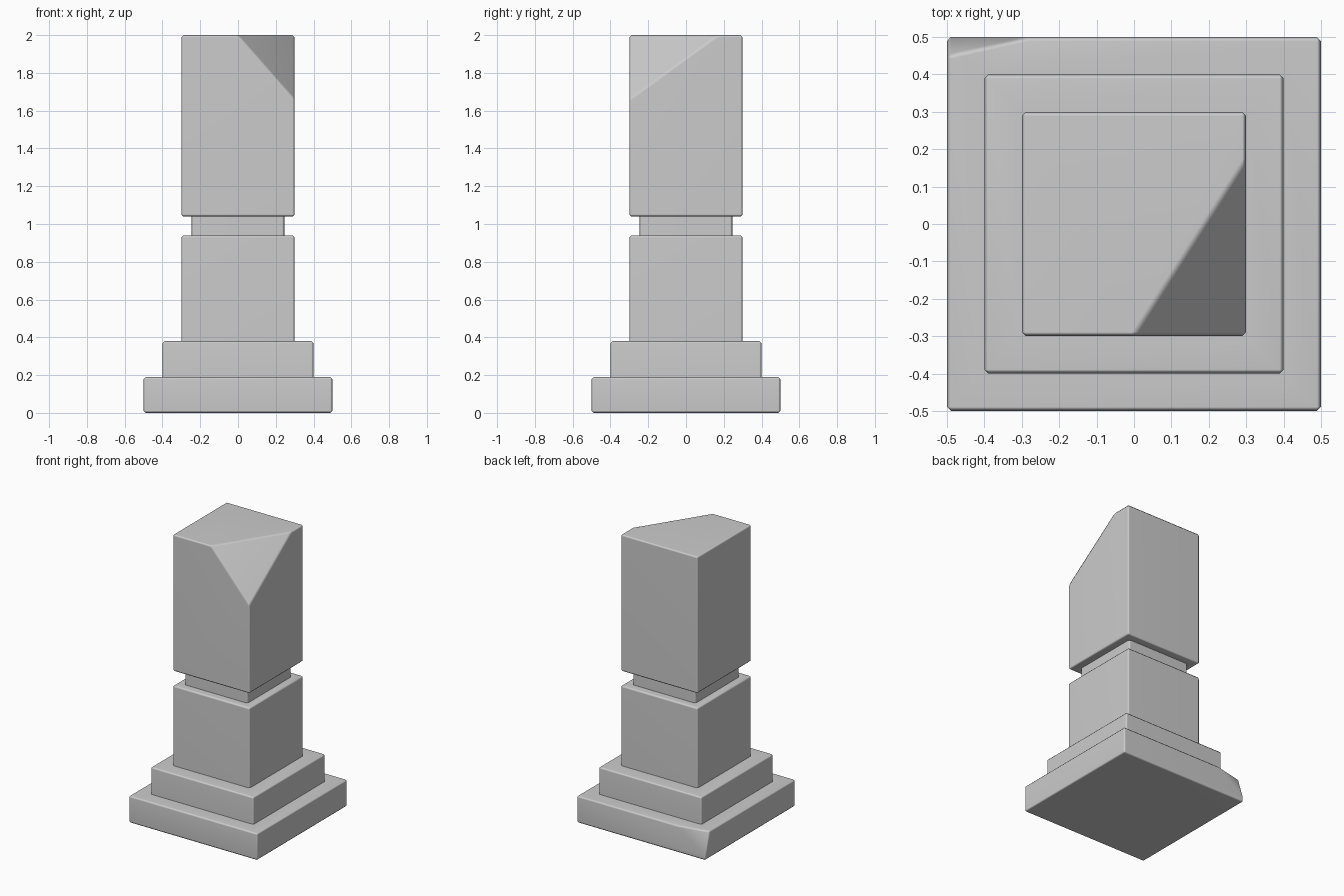
import bpy, bmesh, math
from math import copysign
from mathutils import Vector

if "Cube" in bpy.data.objects:
    bpy.data.objects.remove(bpy.data.objects["Cube"])

bm = bmesh.new()


def grow(half, z):
    # extrude the highest central face to a square of the given half width and height
    top = max(bm.faces, key=lambda f: (round(f.calc_center_median().z, 3),
                                       -f.calc_center_median().xy.length))
    new = bmesh.ops.extrude_discrete_faces(bm, faces=[top])["faces"][0]
    for v in new.verts:
        v.co = (copysign(half, v.co.x), copysign(half, v.co.y), z)


def slice_corner(a, b, c, corner):
    # cut off one corner along the plane a, b, c and close the cut
    a, b, c, corner = (Vector(p) for p in (a, b, c, corner))
    n = (b - a).cross(c - a).normalized()
    if n.dot(corner - a) < 0:
        n = -n
    cut = bmesh.ops.bisect_plane(bm, geom=bm.verts[:] + bm.edges[:] + bm.faces[:],
                                 dist=1e-5, plane_co=a, plane_no=n, clear_outer=True)
    edges = [e for e in cut["geom_cut"] if isinstance(e, bmesh.types.BMEdge)]
    bmesh.ops.edgeloop_fill(bm, edges=edges)


# plinth slab with its chipped back left corner
base = [bm.verts.new((x, y, 0)) for x, y in ((-.5, -.5), (.5, -.5), (.5, .5), (-.5, .5))]
bm.faces.new(base)
grow(.5, .19)
grow(.4, .19)
slice_corner((-.28, .5, .19), (-.5, .45, .19), (-.5, .5, .03), (-.5, .5, .19))

# second step, shaft, neck and upper block
for half, z in ((.4, .38), (.3, .38), (.3, .94), (.245, .94),
                (.245, 1.04), (.3, 1.04), (.3, 2)):
    grow(half, z)
bm.faces.new(base[::-1])

# broken top corner
slice_corner((0, -.3, 2), (.3, .17, 2), (.3, -.3, 1.66), (.3, -.3, 2))

# soft chamfer on the outer edges
bmesh.ops.recalc_face_normals(bm, faces=bm.faces[:])
sharp = [e for e in bm.edges if e.is_convex and e.calc_face_angle(0) > math.radians(30)]
bmesh.ops.bevel(bm, geom=sharp, offset=.011, offset_type='OFFSET', segments=1,
                profile=.5, affect='EDGES', clamp_overlap=False)
bmesh.ops.recalc_face_normals(bm, faces=bm.faces[:])

mesh = bpy.data.meshes.new("stone_pillar")
bm.to_mesh(mesh)
bm.free()
pillar = bpy.data.objects.new("stone_pillar", mesh)
bpy.context.collection.objects.link(pillar)
bpy.context.view_layer.objects.active = pillar
pillar.select_set(True)
bpy.ops.object.shade_smooth_by_angle(angle=math.radians(50))
# keep the broad faces flat while the chamfers blend
weighted = pillar.modifiers.new("weighted_normals", 'WEIGHTED_NORMAL')
weighted.keep_sharp = True
